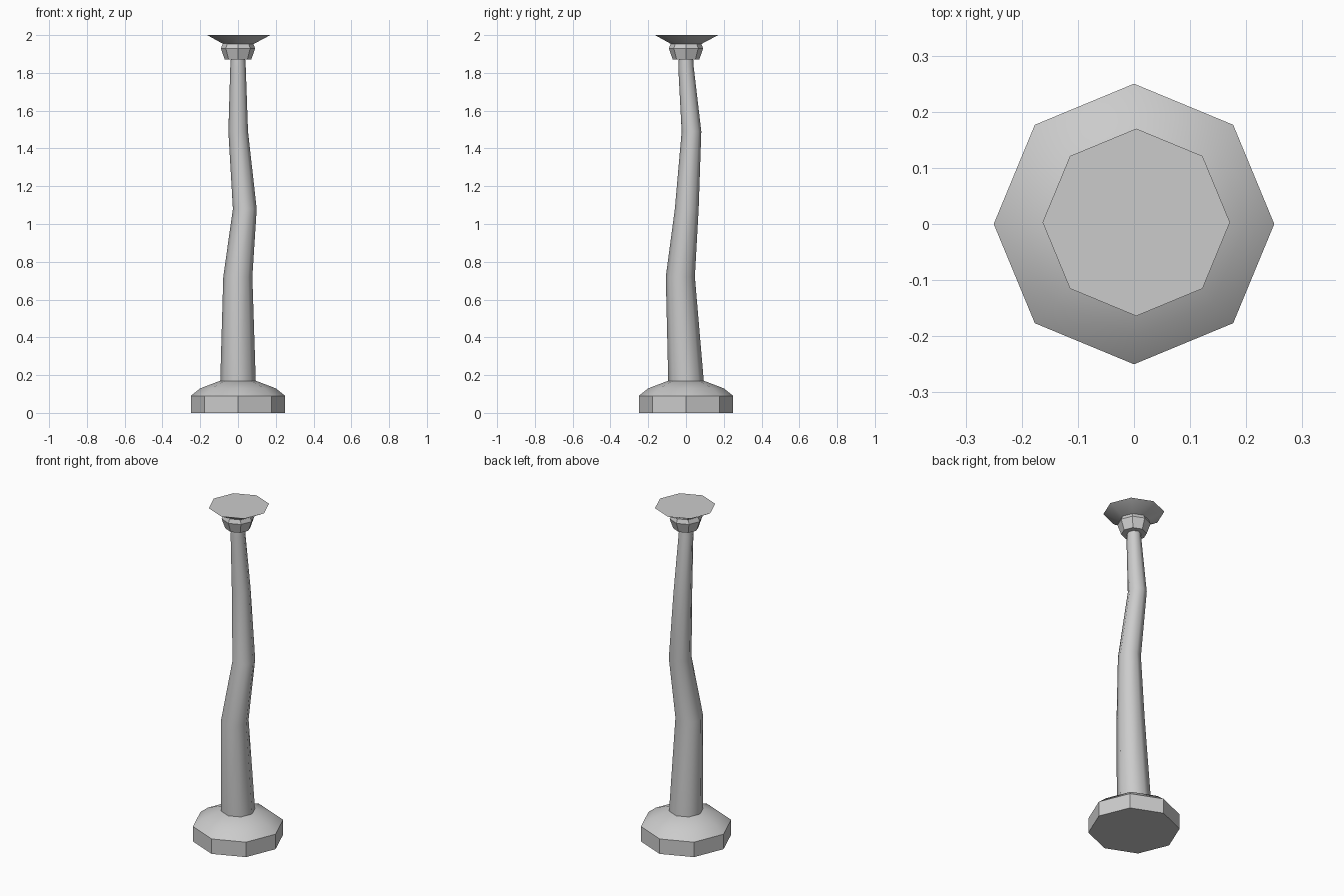
import bpy, bmesh, math

if "Cube" in bpy.data.objects:
    bpy.data.objects.remove(bpy.data.objects["Cube"])

SIDES = 8


def lathe(name, rings, angle):
    """Skin eight-sided rings (x, y, z, radius) into a closed solid."""
    bm = bmesh.new()
    loops = []
    for x, y, z, r in rings:
        loops.append([bm.verts.new((x + r * math.cos(math.tau * i / SIDES),
                                    y + r * math.sin(math.tau * i / SIDES), z))
                      for i in range(SIDES)])
    for a, b in zip(loops, loops[1:]):
        for i in range(SIDES):
            j = (i + 1) % SIDES
            bm.faces.new((a[i], a[j], b[j], b[i]))
    bm.faces.new(loops[0][::-1])
    bm.faces.new(loops[-1])
    bmesh.ops.recalc_face_normals(bm, faces=bm.faces)
    mesh = bpy.data.meshes.new(name)
    bm.to_mesh(mesh)
    bm.free()
    obj = bpy.data.objects.new(name, mesh)
    bpy.context.collection.objects.link(obj)
    bpy.ops.object.select_all(action='DESELECT')
    obj.select_set(True)
    bpy.context.view_layer.objects.active = obj
    bpy.ops.object.shade_smooth_by_angle(angle=math.radians(angle))
    return obj


# Octagonal foot with a domed shoulder
lathe("base", [(0, 0, 0, 0.25), (0, 0, 0.09, 0.25),
               (0, 0, 0.13, 0.20), (0, 0, 0.17, 0.095)], 38)

# Crooked tapering shaft
lathe("shaft", [(0, 0, 0.15, 0.094), (0, 0, 0.17, 0.094),
                (-0.001, -0.03, 0.72, 0.077),
                (0.036, 0.004, 1.08, 0.063),
                (0.001, 0.029, 1.49, 0.052),
                (0, 0, 1.83, 0.041), (0, 0, 1.89, 0.037)], 50)

# Flared collar under the top
lathe("collar", [(0, 0, 1.87, 0.070), (0, 0, 1.93, 0.091),
                 (0, 0, 1.955, 0.080)], 30)

# Flat-topped dish
lathe("top_dish", [(0.002, 0.001, 1.95, 0.075),
                   (0.004, 0.003, 2.0, 0.167)], 30)
